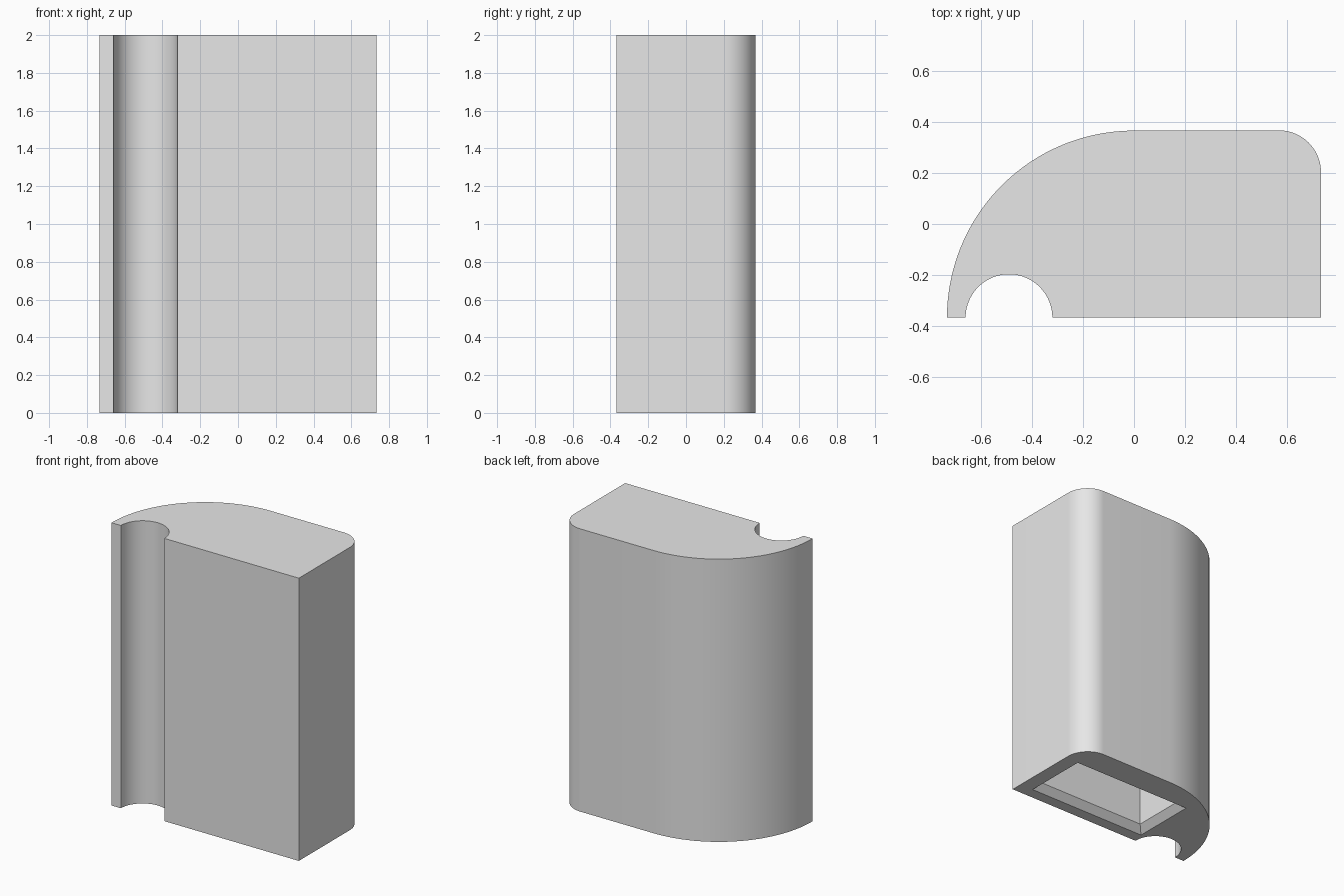
import bpy, bmesh
from math import cos, sin, radians

cube = bpy.data.objects.get("Cube")
if cube:
    bpy.data.objects.remove(cube, do_unlink=True)

HALF_W, HALF_D, HEIGHT = 0.733, 0.367, 2.0
NOTCH_R, NOTCH_X = 0.17, -0.49
CORNER_R = 0.165
CHAMFER, POCKET_DEPTH = 0.046, 1.0

grey = bpy.data.materials.new("plain grey")
grey.use_nodes = True
colour = (0.8, 0.8, 0.8, 1)
grey.diffuse_color = colour
grey.node_tree.nodes["Principled BSDF"].inputs["Base Color"].default_value = colour


def arc(cx, cy, r, start, end, steps):
    """Points on a circular arc, angles in degrees."""
    angles = [radians(start + (end - start) * i / steps) for i in range(steps + 1)]
    return [(cx + r * cos(a), cy + r * sin(a)) for a in angles]


def loft(name, rings):
    """Closed solid through a stack of (z, outline) rings."""
    bm = bmesh.new()
    loops = [[bm.verts.new((x, y, z)) for x, y in pts] for z, pts in rings]
    for low, high in zip(loops, loops[1:]):
        for i in range(len(low)):
            j = (i + 1) % len(low)
            bm.faces.new((low[i], low[j], high[j], high[i]))
    bm.faces.new(loops[0][::-1])
    bm.faces.new(loops[-1])
    bmesh.ops.recalc_face_normals(bm, faces=bm.faces)
    mesh = bpy.data.meshes.new(name)
    bm.to_mesh(mesh)
    bm.free()
    mesh.materials.append(grey)
    obj = bpy.data.objects.new(name, mesh)
    bpy.context.collection.objects.link(obj)
    return obj


# Body: sharp front corners, small back corner, large back sweep, front groove
outline = [(HALF_W, -HALF_D)]
outline += arc(HALF_W - CORNER_R, HALF_D - CORNER_R, CORNER_R, 0, 90, 20)
outline += arc(0, -HALF_D, HALF_W, 90, 180, 48)
outline += arc(NOTCH_X, -HALF_D, NOTCH_R, 180, 0, 40)
body = loft("body", [(0, outline), (HEIGHT, outline)])


# Socket in the underside with a chamfered mouth
def rectangle(inset):
    x0, x1 = -0.30 + inset, 0.63 - inset
    y0, y1 = -0.286 + inset, 0.175 - inset
    return [(x0, y0), (x1, y0), (x1, y1), (x0, y1)]


cutter = loft("socket_cutter", [
    (-0.02, rectangle(-0.02)),
    (CHAMFER, rectangle(CHAMFER)),
    (POCKET_DEPTH, rectangle(CHAMFER)),
])
cutter.hide_render = True

cut = body.modifiers.new("socket", "BOOLEAN")
cut.operation = "DIFFERENCE"
cut.solver = "EXACT"
cut.object = cutter
bpy.ops.object.select_all(action="DESELECT")
bpy.context.view_layer.objects.active = body
body.select_set(True)
bpy.ops.object.modifier_apply(modifier=cut.name)
bpy.data.objects.remove(cutter, do_unlink=True)

# Smooth curves, sharp edges
bpy.ops.object.shade_smooth_by_angle(angle=radians(30))
